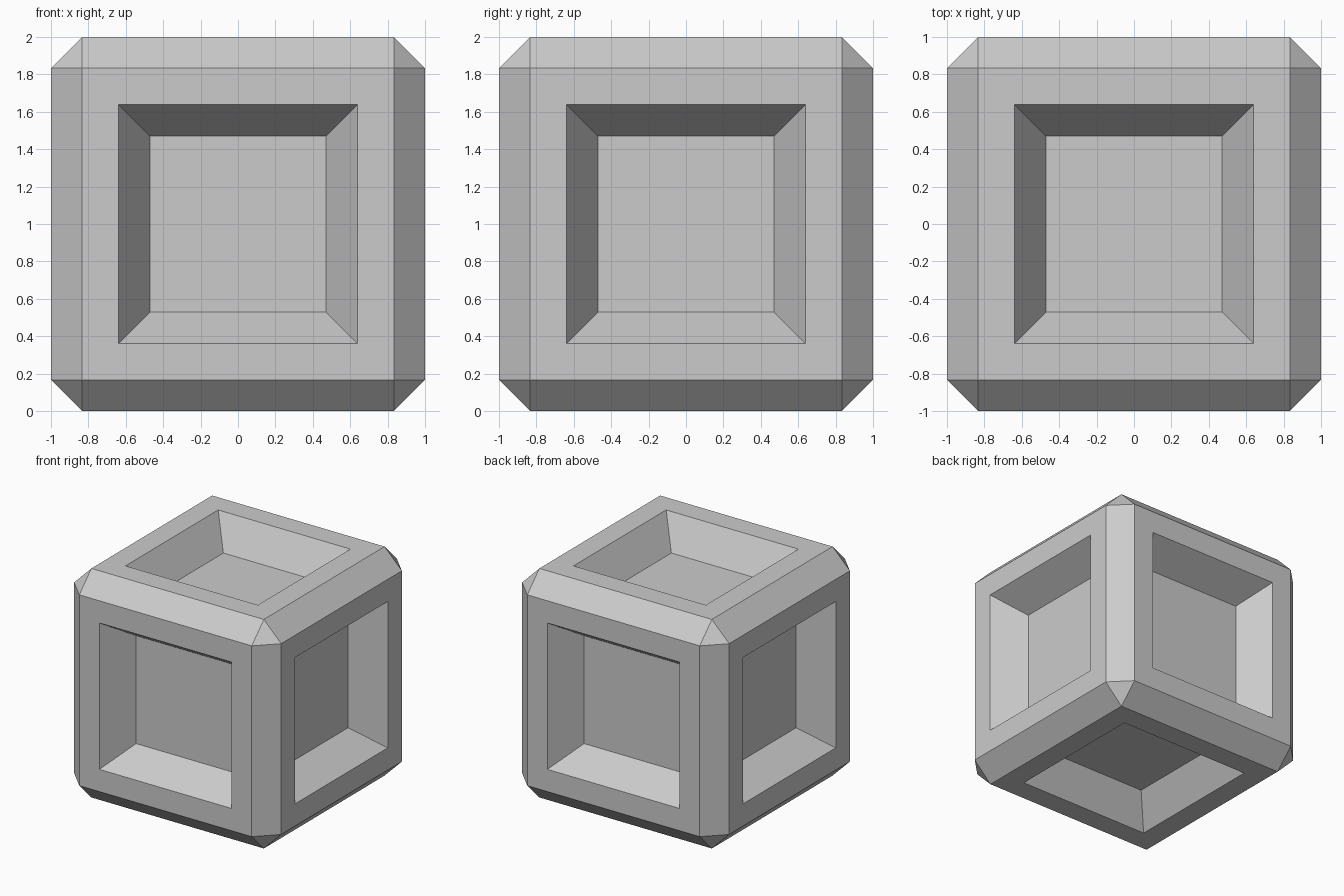
import bpy, bmesh

if "Cube" in bpy.data.objects:
    bpy.data.objects.remove(bpy.data.objects["Cube"])

CHAMFER = 0.167   # edge bevel
OPENING = 0.639   # half-width of recess at the face
FLOOR = 0.471     # half-width of recess floor
DEPTH = 0.267

bm = bmesh.new()

# Cube with chamfered edges and triangular corners
bmesh.ops.create_cube(bm, size=2.0)
bmesh.ops.bevel(bm, geom=bm.edges[:], offset=CHAMFER, offset_type='OFFSET',
                segments=1, profile=0.5, affect='EDGES')
bm.normal_update()

# Tapered square recess in each of the six main faces
panels = [f for f in bm.faces if max(abs(c) for c in f.normal) > 0.99]
bmesh.ops.inset_individual(bm, faces=panels, thickness=1 - CHAMFER - OPENING,
                           use_even_offset=True)
for f in panels:
    normal = f.normal.copy()
    centre = f.calc_center_median()
    floor = bmesh.ops.extrude_discrete_faces(bm, faces=[f])["faces"][0]
    for v in floor.verts:
        v.co = centre + (v.co - centre) * (FLOOR / OPENING) - normal * DEPTH

bmesh.ops.translate(bm, verts=bm.verts[:], vec=(0, 0, 1))
bmesh.ops.recalc_face_normals(bm, faces=bm.faces[:])

mesh = bpy.data.meshes.new("recessed_cube")
bm.to_mesh(mesh)
bm.free()
cube = bpy.data.objects.new("recessed_cube", mesh)
bpy.context.collection.objects.link(cube)
